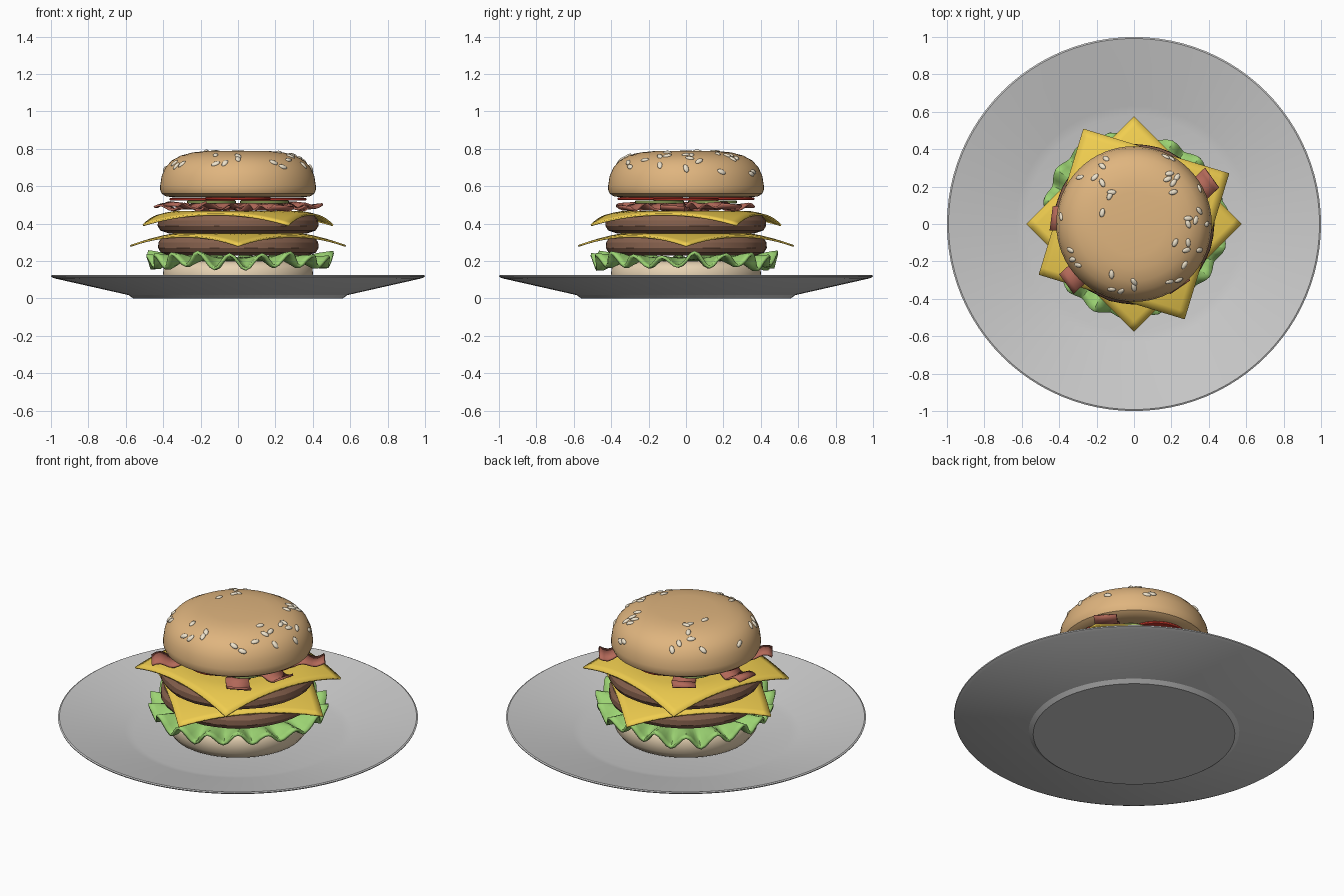
import bpy, bmesh, math, random
from math import sin, cos, pi, radians
from mathutils import Vector, Matrix

if "Cube" in bpy.data.objects:
    bpy.data.objects.remove(bpy.data.objects["Cube"])

random.seed(4)


def mat(name, rgb):
    m = bpy.data.materials.new(name)
    m.diffuse_color = (*rgb, 1)
    m.use_nodes = True
    m.node_tree.nodes["Principled BSDF"].inputs["Base Color"].default_value = m.diffuse_color
    return m


BUN = mat("bun", (0.74, 0.46, 0.21))
CRUMB = mat("crumb", (0.80, 0.65, 0.45))
GREEN = mat("leaf", (0.33, 0.65, 0.17))
MEAT = mat("meat", (0.24, 0.12, 0.075))
CHEESE = mat("cheese", (0.88, 0.62, 0.08))
PORK = mat("pork", (0.45, 0.14, 0.10))
RED = mat("red", (0.60, 0.04, 0.025))
PICKLE = mat("pickle", (0.35, 0.48, 0.13))
SEED = mat("seed", (0.85, 0.76, 0.60))


def finish(name, bm, material=None, angle=35, thick=0):
    bmesh.ops.recalc_face_normals(bm, faces=bm.faces)
    me = bpy.data.meshes.new(name)
    bm.to_mesh(me)
    bm.free()
    ob = bpy.data.objects.new(name, me)
    bpy.context.collection.objects.link(ob)
    if material:
        me.materials.append(material)
    if thick:
        mod = ob.modifiers.new("thickness", 'SOLIDIFY')
        mod.thickness, mod.offset = thick, 0
    if angle:
        bpy.ops.object.select_all(action='DESELECT')
        ob.select_set(True)
        bpy.context.view_layer.objects.active = ob
        bpy.ops.object.shade_smooth_by_angle(angle=radians(angle))
    return ob


def lathe(name, profile, material=None, n=64, angle=35, at=(0, 0), wobble=0):
    bm = bmesh.new()
    jit = [1 + random.uniform(-wobble, wobble) for _ in range(n)]
    rings = []
    for r, z in profile:
        if r == 0:
            rings.append([bm.verts.new((*at, z))] * n)
        else:
            rings.append([bm.verts.new((at[0] + r * jit[i] * cos(2 * pi * i / n),
                                        at[1] + r * jit[i] * sin(2 * pi * i / n), z)) for i in range(n)])
    for a, b in zip(rings, rings[1:]):
        for i in range(n):
            j = (i + 1) % n
            bm.faces.new(dict.fromkeys((a[i], a[j], b[j], b[i])))
    return finish(name, bm, material, angle)


def disc(name, r, z0, z1, at, material):
    e = (z1 - z0) * 0.2
    lathe(name, [(0, z0), (r - e, z0), (r, z0 + e), (r, z1 - e), (r - e, z1), (0, z1)],
          material, 32, at=at)


# Plate
lathe("plate", [(0, 0), (0.56, 0), (0.585, 0.018), (0.98, 0.107), (0.998, 0.115), (1, 0.121),
                (0.992, 0.125), (0.97, 0.12), (0.63, 0.042), (0.58, 0.03), (0, 0.03)], n=96, angle=15)

# Bottom bun
lathe("bottom_bun", [(0, 0.03), (0.33, 0.03), (0.37, 0.045), (0.395, 0.08), (0.402, 0.12),
                     (0.398, 0.16), (0.38, 0.185), (0.34, 0.2), (0, 0.2)], CRUMB)

# Ruffled lettuce
bm = bmesh.new()
N, WAVES = 144, 18
rings = []
jit = [random.uniform(-0.6, 0.6) for _ in range(WAVES)]
size = [random.uniform(0.75, 1.2) for _ in range(WAVES)]
for r, amp, lift in [(0.1, 0, 0.212), (0.36, 0.004, 0.212), (0.41, 0.022, 0.207), (0.455, 0.034, 0.2),
                     (0.49, 0.036, 0.202)]:
    ring = []
    for i in range(N):
        a = 2 * pi * i / N
        k = i * WAVES // N
        s = sin(a * WAVES)
        rr = r + (0.012 * s + 0.012 * sin(3 * a + 1)) * (amp / 0.036)
        z = lift + amp * s * size[k] + amp * 0.2 * sin(5 * a)
        ring.append(bm.verts.new((rr * cos(a), rr * sin(a), z)))
    rings.append(ring)
for a, b in zip(rings, rings[1:]):
    for i in range(N):
        j = (i + 1) % N
        bm.faces.new((a[i], a[j], b[j], b[i]))
bm.faces.new(rings[0])
finish("lettuce", bm, GREEN, 30, 0.016)

# Patties
for name, z in (("lower_patty", 0.23), ("upper_patty", 0.348)):
    lathe(name, [(0, z), (0.37, z), (0.415, z + 0.015), (0.43, z + 0.04), (0.428, z + 0.07),
                 (0.41, z + 0.095), (0.36, z + 0.108), (0, z + 0.108)], MEAT, 40, 30, wobble=0.008)

# Drooping cheese slices
for name, z, spin, drop in (("lower_cheese", 0.343, 45, 0.062), ("upper_cheese", 0.463, 73, 0.072)):
    bm = bmesh.new()
    bmesh.ops.create_grid(bm, x_segments=20, y_segments=20, size=0.407)
    for v in bm.verts:
        v.co.z = z - drop * (max(0, v.co.xy.length - 0.33) / 0.245) ** 1.4
    bmesh.ops.rotate(bm, verts=bm.verts, matrix=Matrix.Rotation(radians(spin), 3, 'Z'))
    finish(name, bm, CHEESE, 30, 0.01)

# Wavy bacon strips
for k, (p, q, z) in enumerate([((-0.36, -0.32), (0.42, 0.24), 0.496), ((-0.44, 0.03), (0.37, -0.08), 0.488),
                               ((-0.22, 0.33), (0.24, -0.34), 0.488)]):
    bm = bmesh.new()
    p, q = Vector(p), Vector(q)
    d = (q - p).normalized()
    side = Vector((-d.y, d.x)) * 0.065
    rows = []
    for i in range(41):
        c = p.lerp(q, i / 40) + side * 0.12 * sin(i * 0.5)
        h = z + 0.014 * sin(i * 0.95)
        rows.append([bm.verts.new((*(c + side * s), h + 0.005 * s * sin(i * 0.6))) for s in (-1, 0, 1)])
    for a, b in zip(rows, rows[1:]):
        for s in (0, 1):
            bm.faces.new((a[s], a[s + 1], b[s + 1], b[s]))
    finish(f"bacon_strip_{k + 1}", bm, PORK, 30, 0.012)

# Pickle and tomato slices
for i in range(4):
    a = radians(45 + 90 * i)
    disc(f"pickle_{i + 1}", 0.13, 0.508, 0.523, (0.2 * cos(a), 0.2 * sin(a)), PICKLE)
for i in range(4):
    a = radians(90 * i)
    disc(f"tomato_{i + 1}", 0.175, 0.524 + 0.003 * (i % 2), 0.538 + 0.003 * (i % 2),
         (0.19 * cos(a), 0.19 * sin(a)), RED)

# Top bun
dome = [(0.416, 0.605), (0.408, 0.655), (0.388, 0.7), (0.355, 0.737), (0.305, 0.764),
        (0.24, 0.781), (0.17, 0.788), (0, 0.79)]
lathe("top_bun", [(0, 0.54), (0.345, 0.54), (0.385, 0.546), (0.408, 0.56), (0.416, 0.58)] + dome, BUN)

# Sesame seeds, placed on the dome
spots = [(-.15, .35), (-.17, .31), (-.29, .25), (-.21, .25), (-.17, .22), (-.12, .17), (-.13, .15), (-.17, .06),
         (-.39, .04), (-.34, -.14), (-.33, -.19), (-.30, -.22), (-.12, -.27), (-.12, -.35), (-.07, -.36),
         (0, -.31), (0, -.34), (.17, .36), (.2, .35), (.19, .27), (.18, .24), (.21, .22), (.23, .25), (.21, .17),
         (.35, .19), (.35, .07), (.29, .03), (.29, 0), (.33, .02), (.39, 0), (.22, -.10), (.29, -.1),
         (.28, -.14), (.35, -.14), (.27, -.22), (.19, -.31), (.24, -.3)]
bm = bmesh.new()
for x, y in spots:
    r = math.hypot(x, y)
    for (r0, z0), (r1, z1) in zip(dome, dome[1:]):
        if r1 <= r <= r0:
            z = z0 + (z1 - z0) * (r0 - r) / (r0 - r1)
            n = Vector((x / r * (z1 - z0), y / r * (z1 - z0), r0 - r1))
            break
    m = (Matrix.Translation((x, y, z)) @ n.to_track_quat('Z', 'Y').to_matrix().to_4x4()
         @ Matrix.Rotation(random.uniform(0, pi), 4, 'Z') @ Matrix.Diagonal((0.025, 0.014, 0.009, 1)))
    bmesh.ops.create_uvsphere(bm, u_segments=10, v_segments=6, radius=1, matrix=m)
finish("sesame_seeds", bm, SEED, 60)
